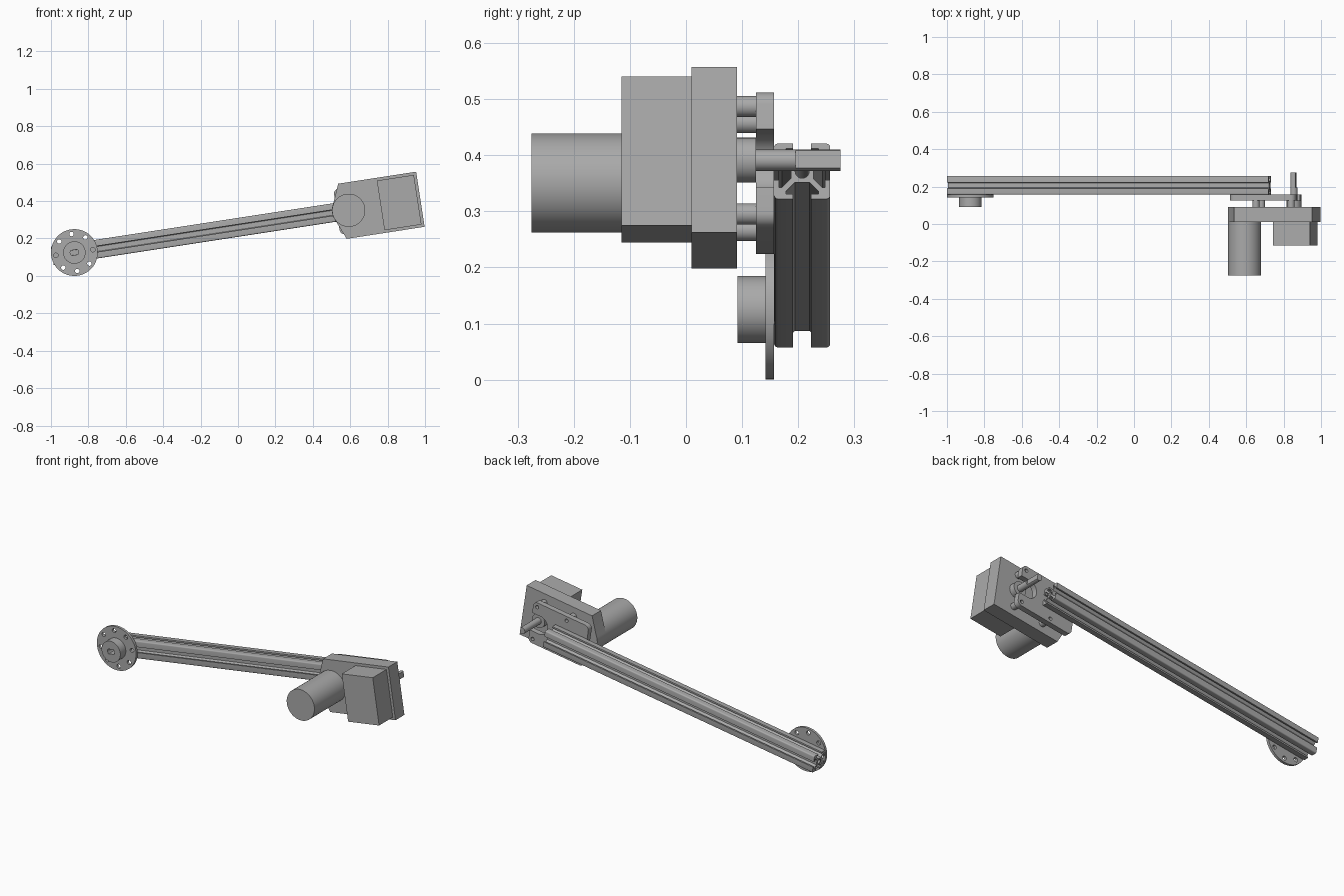
import bpy, bmesh
from math import sin, cos, pi, radians
from mathutils import Matrix

cube = bpy.data.objects.get("Cube")
if cube:
    bpy.data.objects.remove(cube, do_unlink=True)

grey = bpy.data.materials.new("plain grey")
grey.use_nodes = True
COLOUR = (0.4, 0.4, 0.4, 1)
grey.diffuse_color = COLOUR
grey.node_tree.nodes["Principled BSDF"].inputs["Base Color"].default_value = COLOUR

# The arm frame starts at the hub and tilts upward along the beam
ARM = Matrix.Translation((-0.875, 0, 0.125)) @ Matrix.Rotation(radians(-8.75), 4, 'Y')
SIDE = Matrix.Rotation(pi / 2, 4, 'X')                       # profile in the arm's side plane
ALONG = Matrix(((0, 0, 1, 0), (1, 0, 0, 0), (0, 1, 0, 0), (0, 0, 0, 1)))  # profile across the beam


def arc(x, y, r, start=0, end=360, n=32):
    """Points on an arc; a full turn leaves out the repeated last point."""
    steps = n if end - start == 360 else n - 1
    return [(x + r * cos(radians(start + (end - start) * i / steps)),
             y + r * sin(radians(start + (end - start) * i / steps))) for i in range(n)]


def box(x0, x1, y0, y1):
    return [(x0, y0), (x1, y0), (x1, y1), (x0, y1)]


def extrude(name, loops, a, b, basis=SIDE):
    """Solid from an outline and its holes, between depths a and b."""
    curve = bpy.data.curves.new(name, 'CURVE')
    curve.dimensions = '2D'
    curve.fill_mode = 'BOTH'
    curve.extrude = (b - a) / 2
    for loop in loops:
        spline = curve.splines.new('POLY')
        spline.points.add(len(loop) - 1)
        for point, (x, y) in zip(spline.points, loop):
            point.co = (x, y, 0, 1)
        spline.use_cyclic_u = True
    temp = bpy.data.objects.new(name + " outline", curve)
    bpy.context.collection.objects.link(temp)
    graph = bpy.context.evaluated_depsgraph_get()
    mesh = bpy.data.meshes.new_from_object(temp.evaluated_get(graph))
    bpy.data.objects.remove(temp, do_unlink=True)
    middle = (a + b) / 2
    shift = (0, middle, 0) if basis is SIDE else (middle, 0, 0)
    mesh.transform(ARM @ Matrix.Translation(shift) @ basis)
    bm = bmesh.new()
    bm.from_mesh(mesh)
    bmesh.ops.remove_doubles(bm, verts=bm.verts, dist=1e-5)
    bmesh.ops.recalc_face_normals(bm, faces=bm.faces)
    bm.to_mesh(mesh)
    bm.free()
    mesh.materials.clear()
    mesh.materials.append(grey)
    obj = bpy.data.objects.new(name, mesh)
    bpy.context.collection.objects.link(obj)
    bpy.ops.object.select_all(action='DESELECT')
    obj.select_set(True)
    bpy.context.view_layer.objects.active = obj
    bpy.ops.object.shade_smooth_by_angle(angle=radians(30))
    return obj


# Slotted beam: one side of the section, turned four times
half = [(0.016, 0.05), (0.016, 0.041), (0.029, 0.041), (0.029, 0.036), (0.013, 0.02)]
side = arc(0.043, 0.043, 0.007, 0, 90, 5) + half + [(-x, y) for x, y in reversed(half)]
section = []
for quarter in range(4):
    c, s = cos(quarter * pi / 2), sin(quarter * pi / 2)
    section += [(x * c - y * s, x * s + y * c) for x, y in side]
BEAM_Y = 0.207
section = [(x + BEAM_Y, y) for x, y in section]
extrude("slotted_beam", [section, arc(BEAM_Y, 0, 0.0125, n=20)], -0.119, 1.62, ALONG)

# Hub with a bolt circle and a flat-sided bore
bore = arc(0, 0, 0.022, -38, 38, 9) + arc(0, 0, 0.022, 142, 218, 9)
bolts = [arc(0.1 * cos(k * pi / 4), 0.1 * sin(k * pi / 4), 0.012, n=16) for k in range(8)]
extrude("hub_flange", [arc(0, 0, 0.125, n=64), bore] + bolts, 0.142, 0.157)
extrude("hub_boss", [arc(0, 0, 0.06, n=40), bore], 0.092, 0.142)

# Motor, gearbox and front housing
MOTOR = 1.484
extrude("motor", [arc(MOTOR, 0, 0.0885, n=64)], -0.275, 0.01)
nose = arc(MOTOR, 0, 0.0895, 150, 210, 11)
extrude("gearbox", [[(1.872, -0.149), (1.872, 0.149), (1.45, 0.149)] + nose + [(1.45, -0.149)]],
        0.01, 0.091)
extrude("front_housing", [box(1.657, 1.857, -0.134, 0.134)], -0.115, 0.01)

# Mounting plate with an open notch around the shaft
SHAFT = 1.75
screws = [(u, v) for u in (1.56, SHAFT) for v in (-0.097, 0.097)]
outline = (arc(1.445, 0.097, 0.025, 90, 180, 7) + arc(1.445, -0.097, 0.025, 180, 270, 7)
           + arc(SHAFT, -0.097, 0.025, 270, 360, 9) + [(1.775, -0.052)]
           + arc(1.72, 0, 0.052, 90, 270, 21)[::-1] + [(1.775, 0.052)]
           + arc(SHAFT, 0.097, 0.025, 0, 90, 9))
extrude("mounting_plate", [outline] + [arc(u, v, 0.01, n=16) for u, v in screws], 0.125, 0.157)
for i, (u, v) in enumerate(screws):
    extrude(f"standoff_{i + 1}", [arc(u, v, 0.019, n=24), arc(u, v, 0.01, n=16)], 0.091, 0.125)

# Output shaft with a flat on its end
extrude("shaft_collar", [arc(SHAFT, 0, 0.04, n=40)], 0.091, 0.125)
extrude("output_shaft", [arc(SHAFT, 0, 0.019, n=32)], 0.125, 0.195)
extrude("shaft_flat_end", [arc(SHAFT, 0, 0.019, 55, 305, 24)], 0.195, 0.275)
